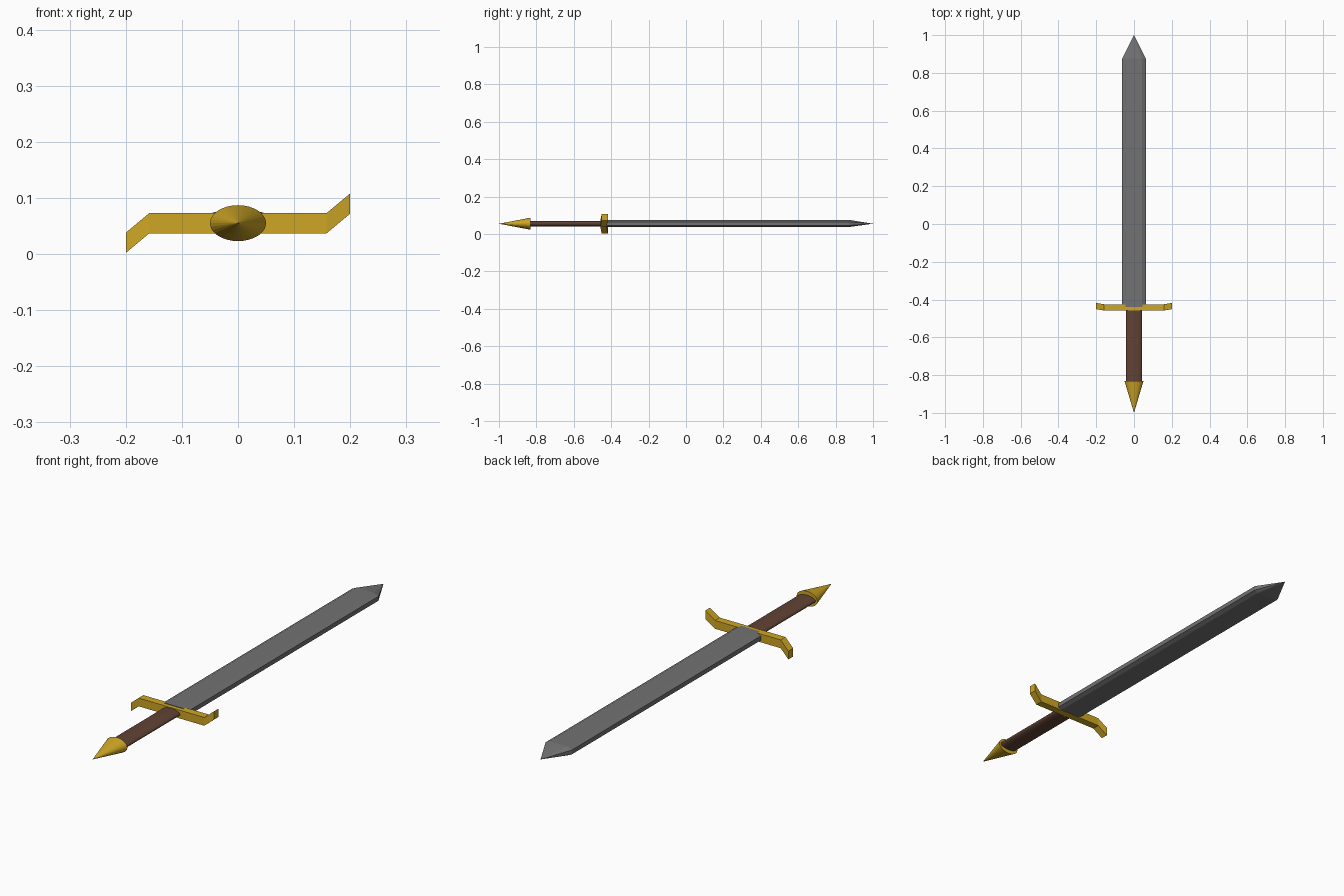
import bpy, bmesh, math

if "Cube" in bpy.data.objects:
    bpy.data.objects.remove(bpy.data.objects["Cube"])

CZ = 0.055  # height of the sword's axis


def material(name, rgb):
    m = bpy.data.materials.new(name)
    m.diffuse_color = (*rgb, 1)
    m.use_nodes = True
    m.node_tree.nodes["Principled BSDF"].inputs["Base Color"].default_value = m.diffuse_color
    return m


steel = material("grey steel", (0.17, 0.17, 0.17))
gold = material("gold", (0.62, 0.38, 0.018))
leather = material("brown leather", (0.12, 0.055, 0.035))


def loft(name, sections, mat):
    """Skin a list of closed sections; a one-point section makes a tip."""
    bm = bmesh.new()
    rings = [[bm.verts.new(p) for p in s] for s in sections]
    for a, b in zip(rings, rings[1:]):
        n = max(len(a), len(b))
        for i in range(n):
            j = (i + 1) % n
            if len(a) == 1:
                bm.faces.new((a[0], b[j], b[i]))
            elif len(b) == 1:
                bm.faces.new((a[i], a[j], b[0]))
            else:
                bm.faces.new((a[i], a[j], b[j], b[i]))
    for r in (rings[0], rings[-1]):
        if len(r) > 2:
            bm.faces.new(r)
    bmesh.ops.recalc_face_normals(bm, faces=bm.faces)
    me = bpy.data.meshes.new(name)
    bm.to_mesh(me)
    bm.free()
    me.materials.append(mat)
    ob = bpy.data.objects.new(name, me)
    bpy.context.collection.objects.link(ob)
    return ob


def ellipse(y, rx, rz, n=32):
    return [(rx * math.cos(2 * math.pi * i / n), y,
             CZ + rz * math.sin(2 * math.pi * i / n)) for i in range(n)]


# blade: bevelled bar tapering to a point
half = [(0.042, 0.020), (0.063, 0.010), (0.063, -0.009), (0.046, -0.017)]
profile = half + [(-x, z) for x, z in reversed(half)]
blade = [[(x, y, CZ + z) for x, z in profile] for y in (-0.44, 0.875)]
loft("blade", blade + [[(0, 1.0, CZ)]], steel)

# crossguard: S-shaped bar with bent ends (x, centre height, forward shift)
path = [(-0.2, 0.020, 0.007), (-0.158, CZ, 0), (0.158, CZ, 0), (0.2, 0.090, 0.007)]
h, y0, y1 = 0.018, -0.458, -0.425
guard = [[(x, y0 + s, z - h), (x, y1 + s, z - h), (x, y1 + s, z + h), (x, y0 + s, z + h)]
         for x, z, s in path]
loft("crossguard", guard, gold)

# grip: flattened cylinder
loft("grip", [ellipse(-0.85, 0.042, 0.015), ellipse(-0.44, 0.042, 0.015)], leather)

# pommel: flattened cone
loft("pommel", [[(0, -1.0, CZ)], ellipse(-0.832, 0.05, 0.032)], gold)
